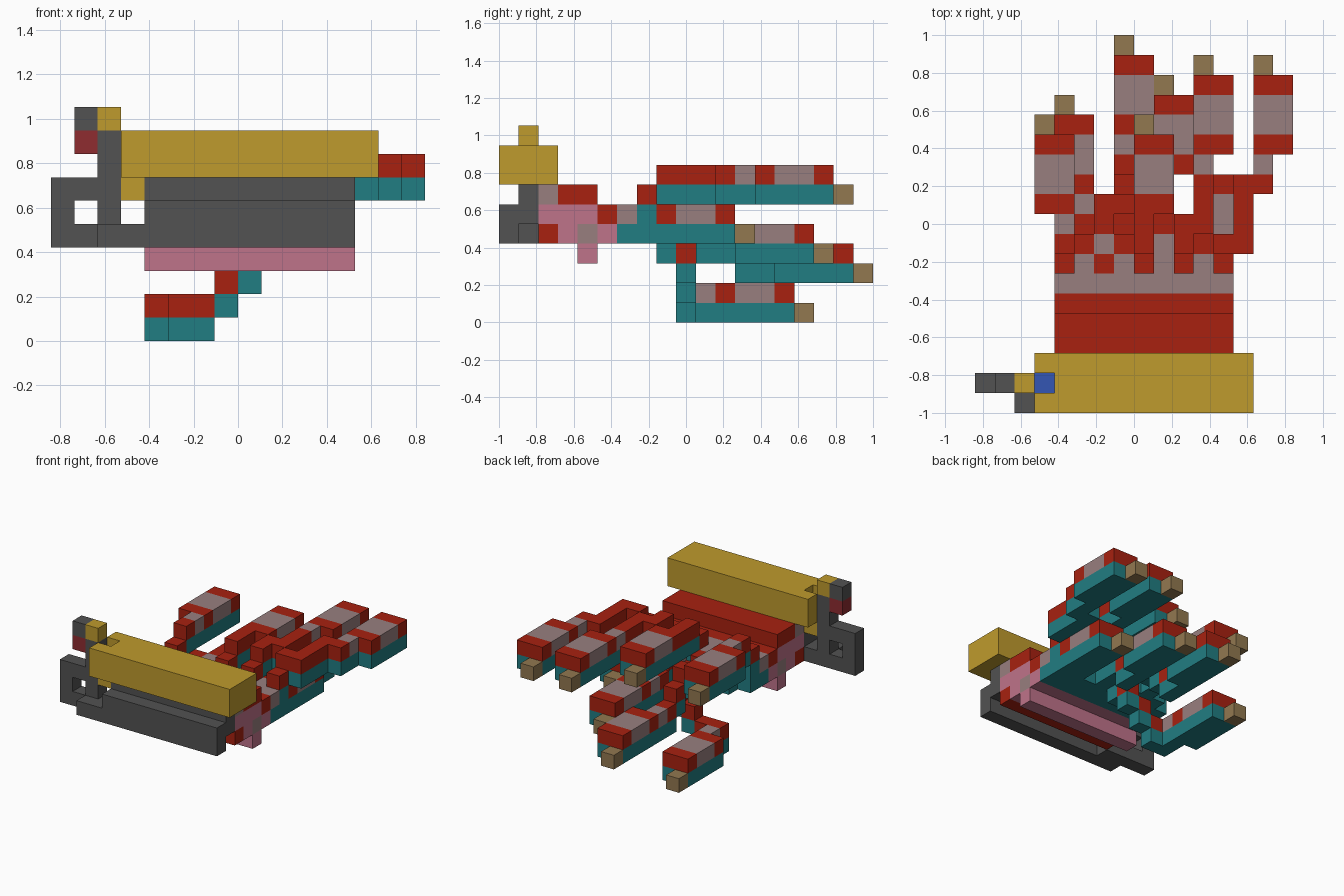
import bpy, bmesh
from mathutils import Vector

cube = bpy.data.objects.get("Cube")
if cube:
    bpy.data.objects.remove(cube)

U = 2 / 19  # block size
ORIGIN = Vector((8, 9.5, 0))

# Flat colours, given as display values and converted to linear
COLOURS = {
    "red": "a82110", "mauve": "987f7f", "teal": "217d82",
    "tan": "927850", "pink": "bf738a", "grey": "525252",
    "gold": "bf9b2d", "blue": "3456b4", "dark_red": "8e2c30",
}


def linear(c):
    return c / 12.92 if c <= 0.04 else ((c + 0.055) / 1.055) ** 2.4


MATS = {}
for name, code in COLOURS.items():
    rgba = [linear(b / 255) for b in bytes.fromhex(code)] + [1]
    mat = bpy.data.materials.new(name)
    mat.use_nodes = True
    mat.diffuse_color = rgba
    mat.node_tree.nodes["Principled BSDF"].inputs["Base Color"].default_value = rgba
    MATS[name] = mat


def build(name, boxes):
    """One object from boxes (colour, low corner, size) on the block grid."""
    bm = bmesh.new()
    mesh = bpy.data.meshes.new(name)
    slots = []
    for colour, low, size in boxes:
        if colour not in slots:
            slots.append(colour)
            mesh.materials.append(MATS[colour])
        verts = bmesh.ops.create_cube(bm, size=1)["verts"]
        for v in verts:
            unit = v.co + Vector((0.5, 0.5, 0.5))
            v.co = (Vector(low) + unit * Vector(size) - ORIGIN) * U
        for f in {f for v in verts for f in v.link_faces}:
            f.material_index = slots.index(colour)
    bm.to_mesh(mesh)
    bm.free()
    bpy.context.collection.objects.link(bpy.data.objects.new(name, mesh))


def finger(name, i, j, k):
    """Two blocks wide, four long, banded on top, with a claw."""
    build(name, [
        ("teal", (i, j, k), (2, 4, 1)),
        ("red", (i, j, k + 1), (2, 1, 1)),
        ("mauve", (i, j + 1, k + 1), (2, 2, 1)),
        ("red", (i, j + 3, k + 1), (2, 1, 1)),
    ])
    build(name + "_claw", [("tan", (i, j + 4, k), (1, 1, 1))])


STEP = {"r": (1, 0, 0), "l": (-1, 0, 0), "y": (0, 1, 0),
        "u": (0, 0, 1), "d": (0, 0, -1)}


def strand(name, start, moves, tip="mauve"):
    """Walk block by block, teal below and red above, ending in the tip colour."""
    cells = [Vector(start)]
    for move in moves.split():
        cells.append(cells[-1] + sum((Vector(STEP[m]) for m in move), Vector()))
    up = Vector(STEP["u"])
    boxes = []
    for n, c in enumerate(cells):
        top = tip if n == len(cells) - 1 else "red"
        boxes += [("teal", c, (1, 1, 1)), (top, c + up, (1, 1, 1))]
    build(name, boxes)


# Fingers
finger("upper_outer_finger", 14, 13, 6)
finger("upper_right_finger", 11, 13, 6)
finger("upper_middle_finger", 8, 10, 6)
finger("upper_left_finger", 3, 10, 6)
finger("side_finger", 11, 8, 4)
finger("middle_finger", 9, 12, 3)
finger("long_finger", 7, 14, 2)
finger("lowest_finger", 4, 11, 0)

# Strands joining the fingers to the palm
strand("upper_outer_strand", (12, 7, 5), "yu r y y y r y")
strand("upper_right_strand", (10, 7, 5), "yu y r y y y")
strand("upper_middle_strand", (8, 7, 5), "yu y", "red")
strand("upper_left_strand", (4, 7, 5), "yu y")
strand("middle_strand", (9, 9, 4), "yd y")
strand("long_strand", (6, 9, 4), "y r yd yd y")
strand("lowest_strand", (7, 8, 4), "rd yd ld ld l y")
strand("short_strand", (5, 8, 4), "", "red")

# Knuckles
knuckles = [("teal", (4, 6, 4), (9, 2, 1)), ("mauve", (4, 6, 5), (9, 1, 1)),
            ("red", (6, 7, 5), (1, 1, 1))]
knuckles += [("mauve", (i, 7, 5), (1, 1, 1)) for i in range(5, 13, 2)]
for i in (6, 9):
    knuckles += [("teal", (i, 8, 4), (1, 1, 1)), ("mauve", (i, 8, 5), (1, 1, 1))]
build("knuckles", knuckles)

# Palm with pink and mauve ends
palm = [
    ("mauve", (4, 2, 6), (9, 1, 1)),
    ("red", (4, 3, 6), (9, 2, 1)),
    ("red", (4, 5, 5), (9, 1, 1)),
    ("pink", (4, 2, 5), (9, 3, 1)),
    ("red", (4, 2, 4), (9, 1, 1)),
    ("red", (5, 3, 4), (7, 1, 1)),
    ("pink", (5, 4, 4), (7, 1, 1)),
    ("pink", (4, 5, 4), (9, 1, 1)),
    ("pink", (4, 4, 3), (9, 1, 1)),
]
for i in (4, 12):
    palm += [("pink", (i, 3, 4), (1, 1, 1)), ("mauve", (i, 4, 4), (1, 1, 1))]
build("palm", palm)

# Held device: lower body, guard loop, column and hammer
build("lower_body", [("grey", (4, 0, 4), (9, 1, 2)), ("grey", (4, 1, 5), (9, 1, 2))])
build("guard_loop", [
    ("grey", (0, 1, 4), (4, 1, 1)),
    ("grey", (2, 0, 4), (2, 1, 1)),
    ("grey", (0, 1, 5), (1, 1, 1)),
    ("grey", (0, 1, 6), (2, 1, 1)),
])
build("column", [("grey", (2, 1, 5), (1, 1, 4))])
build("hammer", [
    ("gold", (2, 1, 9), (1, 1, 1)),
    ("grey", (1, 1, 9), (1, 1, 1)),
    ("dark_red", (1, 1, 8), (1, 1, 1)),
])

# Gold bar with a notch holding a blue block
build("gold_bar", [
    ("gold", (4, 0, 7), (10, 3, 2)),
    ("gold", (3, 0, 7), (1, 1, 2)),
    ("gold", (3, 2, 7), (1, 1, 2)),
    ("gold", (3, 1, 6), (1, 1, 1)),
])
build("blue_block", [("blue", (3, 1, 7), (1, 1, 1))])
